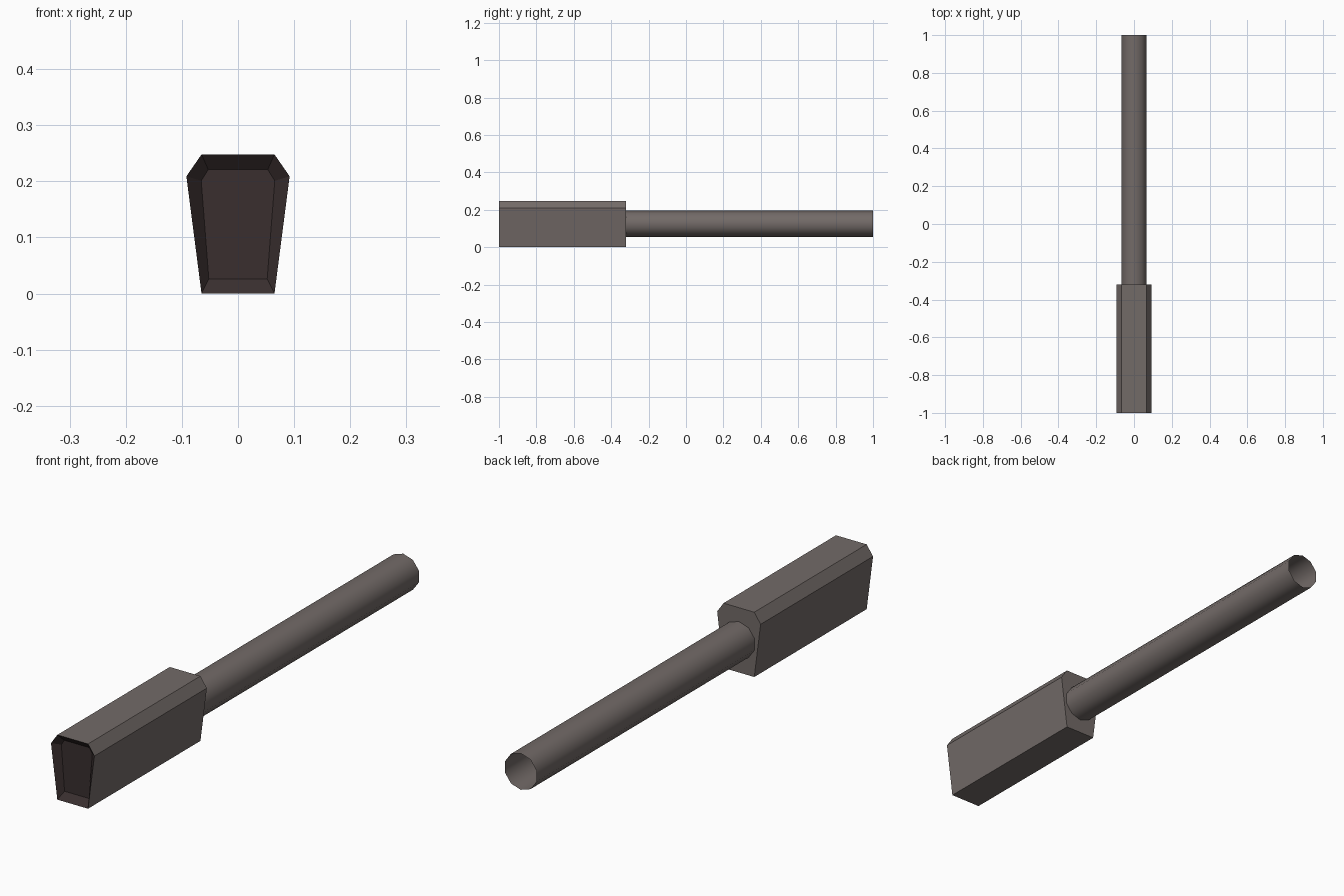
import bpy, bmesh, math
from mathutils import Matrix

if "Cube" in bpy.data.objects:
    bpy.data.objects.remove(bpy.data.objects["Cube"])


def material(name, rgb):
    m = bpy.data.materials.new(name)
    m.diffuse_color = (*rgb, 1.0)
    m.use_nodes = True
    m.node_tree.nodes["Principled BSDF"].inputs["Base Color"].default_value = m.diffuse_color
    return m


body_mat = material("warm_grey", (0.17, 0.145, 0.137))
dark_mat = material("dark_brown", (0.041, 0.028, 0.028))


def finish(bm, name, mats):
    me = bpy.data.meshes.new(name)
    bm.to_mesh(me)
    bm.free()
    for m in mats:
        me.materials.append(m)
    ob = bpy.data.objects.new(name, me)
    bpy.context.collection.objects.link(ob)
    return ob


def ring(bm, half, y):
    # mirrored half profile (x, z), bottom to top
    pts = half + [(-x, z) for x, z in reversed(half)]
    return [bm.verts.new((x, y, z)) for x, z in pts]


def bridge(bm, a, b, mat):
    n = len(a)
    for i in range(n):
        f = bm.faces.new((a[i], a[(i + 1) % n], b[(i + 1) % n], b[i]))
        f.material_index = mat


# Housing: hexagonal prism with a dark recessed front panel
outer = [(0.065, 0.0), (0.092, 0.209), (0.065, 0.248)]
inner = [(0.052, 0.026), (0.0655, 0.201), (0.053, 0.221)]
bm = bmesh.new()
back = ring(bm, outer, -0.32)
front = ring(bm, outer, -1.0)
panel = ring(bm, inner, -0.975)
bm.faces.new(back)
bridge(bm, back, front, 0)
bridge(bm, front, panel, 1)
bm.faces.new(panel).material_index = 1
bmesh.ops.recalc_face_normals(bm, faces=bm.faces)
finish(bm, "housing", [body_mat, dark_mat])

# Tube: open ten-sided cylinder with a vertex at top and bottom
bm = bmesh.new()
length = 1.32
rot = Matrix.Rotation(math.radians(90), 4, 'X')
spin = Matrix.Rotation(math.radians(18), 4, 'Z')
bmesh.ops.create_cone(bm, cap_ends=False, segments=10, radius1=0.07, radius2=0.07,
                      depth=length,
                      matrix=Matrix.Translation((0, 1 - length / 2, 0.125)) @ rot @ spin)
# turn so that a vertex points straight up
top = max(bm.verts, key=lambda v: v.co.z).co
angle = math.atan2(top.x, top.z - 0.125)
bmesh.ops.rotate(bm, verts=bm.verts, cent=(0, 0, 0.125),
                 matrix=Matrix.Rotation(-angle, 3, 'Y'))
for f in bm.faces:
    f.smooth = True
finish(bm, "tube", [body_mat])
